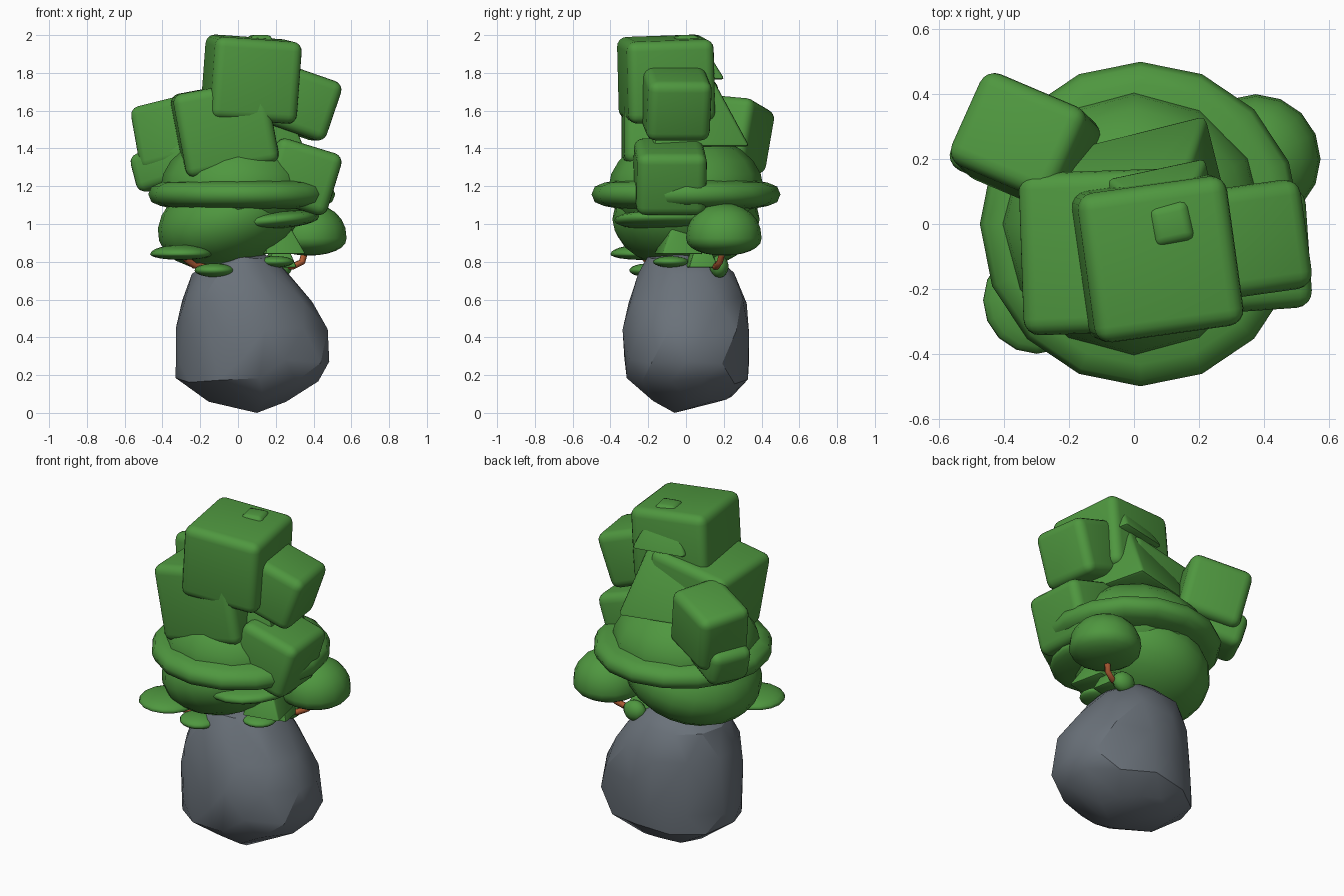
import bpy, bmesh, math, random
from mathutils import Matrix, Vector, Euler

if "Cube" in bpy.data.objects:
    bpy.data.objects.remove(bpy.data.objects["Cube"])

random.seed(4)


def material(name, rgb):
    m = bpy.data.materials.new(name)
    m.diffuse_color = (*rgb, 1)
    m.use_nodes = True
    m.node_tree.nodes["Principled BSDF"].inputs["Base Color"].default_value = m.diffuse_color
    return m


GREEN = material("leaf green", (0.078, 0.31, 0.05))
GREY = material("stone grey", (0.145, 0.168, 0.195))
BROWN = material("bark orange", (0.45, 0.11, 0.035))


def finish(name, bm, mat, angle=35):
    bmesh.ops.recalc_face_normals(bm, faces=bm.faces)
    me = bpy.data.meshes.new(name)
    bm.to_mesh(me)
    bm.free()
    me.materials.append(mat)
    ob = bpy.data.objects.new(name, me)
    bpy.context.collection.objects.link(ob)
    bpy.ops.object.select_all(action='DESELECT')
    ob.select_set(True)
    bpy.context.view_layer.objects.active = ob
    bpy.ops.object.shade_smooth_by_angle(angle=math.radians(angle))
    return ob


def place(loc, rot=(0, 0, 0), size=(1, 1, 1)):
    e = Euler([math.radians(a) for a in rot])
    return Matrix.LocRotScale(Vector(loc), e, Vector(size))


def leaf_box(name, loc, size, rot, bevel=0.05):
    bm = bmesh.new()
    bmesh.ops.create_cube(bm, size=1, matrix=Matrix.Diagonal((*size, 1)))
    bmesh.ops.bevel(bm, geom=bm.edges[:], offset=bevel, segments=4,
                    profile=0.5, affect='EDGES')
    bm.transform(place(loc, rot))
    finish(name, bm, GREEN, 40)


def leaf_blob(name, loc, radii, rot=(0, 0, 0), segs=16, under=1.0, power=1.0):
    # ellipsoid; under < 1 flattens the lower half, power < 1 squares the rim
    bm = bmesh.new()
    bmesh.ops.create_uvsphere(bm, u_segments=segs, v_segments=12, radius=1)
    for v in bm.verts:
        z = math.copysign(abs(v.co.z) ** power, v.co.z)
        v.co.z = z if z > 0 else z * under
    bm.transform(place(loc, rot, radii))
    finish(name, bm, GREEN, 60)


def leaf_pyramid(name, base, half, top, half_top, turn, bevel=0.02):
    # four-sided foliage tier between two centre points
    bm = bmesh.new()
    rings = []
    for c, h in ((base, half), (top, half_top)):
        rings.append([bm.verts.new(Vector(c) + Matrix.Rotation(math.radians(turn), 3, 'Z')
                                   @ Vector((sx * h, sy * h, 0)))
                      for sx, sy in ((-1, -1), (1, -1), (1, 1), (-1, 1))])
    lo, hi = rings
    bm.faces.new(lo[::-1])
    bm.faces.new(hi)
    for i in range(4):
        j = (i + 1) % 4
        bm.faces.new((lo[i], lo[j], hi[j], hi[i]))
    bmesh.ops.bevel(bm, geom=bm.edges[:], offset=bevel, segments=2,
                    profile=0.5, affect='EDGES')
    finish(name, bm, GREEN, 40)


# Rock: hull of slightly jittered rings (z, x range, y range)
bm = bmesh.new()
profile = ((0.075, -0.17, 0.26, -0.19, 0.24), (0.17, -0.32, 0.44, -0.31, 0.33),
           (0.28, -0.33, 0.495, -0.335, 0.345), (0.43, -0.32, 0.49, -0.33, 0.345),
           (0.60, -0.305, 0.40, -0.315, 0.33), (0.74, -0.25, 0.285, -0.25, 0.265),
           (0.81, -0.12, 0.19, -0.20, 0.18))
for k, (z, x0, x1, y0, y1) in enumerate(profile):
    for i in range(11):
        a = 2 * math.pi * (i + 0.5 * (k % 2)) / 11
        r = random.uniform(0.96, 1.03)
        bm.verts.new(((x0 + x1) / 2 + (x1 - x0) / 2 * r * math.cos(a),
                      (y0 + y1) / 2 + (y1 - y0) / 2 * r * math.sin(a),
                      z + random.uniform(-0.02, 0.02)))
for co in ((0.10, -0.06, 0.0), (0.0, 0.0, 0.03), (0.09, -0.05, 0.85)):
    bm.verts.new(co)
bmesh.ops.convex_hull(bm, input=bm.verts[:])
bmesh.ops.delete(bm, geom=[v for v in bm.verts if not v.link_faces], context='VERTS')
finish("rock", bm, GREY, 28)

# Main round foliage: bowl, wide brim, dome above
leaf_blob("foliage_bowl", (-0.045, 0, 1.025), (0.39, 0.39, 0.25), (0, -17, 0), 20)
leaf_blob("foliage_brim", (0.02, 0, 1.157), (0.495, 0.50, 0.095), power=0.62)
leaf_blob("foliage_dome", (0.0, 0, 1.19), (0.41, 0.41, 0.29), segs=12)
leaf_blob("under_brim", (0.18, -0.10, 1.02), (0.25, 0.28, 0.05), (0, -5, 0), power=0.8)

# Rounded cube clumps
boxes = (
    ("top_clump", (0.07, -0.105, 1.767), (0.465, 0.465, 0.435), (2, 4, 8)),
    ("middle_clump", (-0.07, -0.085, 1.505), (0.50, 0.50, 0.45), (0, -10.5, 2)),
    ("right_upper_clump", (0.318, -0.055, 1.645), (0.37, 0.34, 0.33), (0, 19, 8)),
    ("right_lower_clump", (0.33, -0.085, 1.25), (0.36, 0.37, 0.34), (0, 17, 4)),
    ("left_upper_clump", (-0.335, 0.25, 1.475), (0.36, 0.31, 0.35), (-5, -13, -23)),
    ("left_lower_clump", (-0.36, 0.22, 1.31), (0.36, 0.25, 0.21), (0, -16, -25)),
)
for name, loc, size, rot in boxes:
    leaf_box(name, loc, size, rot)

# Leaning conifer tiers behind and through the cubes
leaf_pyramid("lower_tier", (0.03, 0.02, 1.41), 0.265, (0.08, 0.01, 1.82), 0.09, 14)
leaf_pyramid("upper_tier", (0.10, 0.02, 1.765), 0.16, (0.115, 0, 2.0), 0.052, 12, 0.018)
leaf_pyramid("small_tier", (0.23, -0.04, 0.84), 0.11, (0.21, -0.03, 1.02), 0.04, 12, 0.01)

# Low side foliage
leaf_blob("right_ball", (0.375, 0.20, 0.925), (0.20, 0.20, 0.185), under=0.5, power=0.9)
leaf_blob("left_pad", (-0.30, -0.235, 0.84), (0.165, 0.165, 0.05), under=0.6)
leaf_blob("front_pad", (-0.125, -0.20, 0.755), (0.105, 0.10, 0.036))
leaf_blob("right_pad", (0.20, -0.08, 0.80), (0.095, 0.095, 0.03))
leaf_blob("back_tuft", (0.22, 0.175, 0.775), (0.07, 0.05, 0.06), segs=10)
leaf_pyramid("back_pad", (0.22, 0.08, 0.77), 0.08, (0.22, 0.08, 0.85), 0.05, 10, 0.01)


# Short branches holding the pads
def branch(name, points):
    cu = bpy.data.curves.new(name, 'CURVE')
    cu.dimensions = '3D'
    cu.bevel_depth = 0.018
    cu.bevel_resolution = 1
    sp = cu.splines.new('POLY')
    sp.points.add(len(points) - 1)
    for p, co in zip(sp.points, points):
        p.co = (*co, 1)
    cu.materials.append(BROWN)
    bpy.context.collection.objects.link(bpy.data.objects.new(name, cu))


branch("right_branch", ((0.15, 0.12, 0.78), (0.29, 0.16, 0.775), (0.34, 0.18, 0.80), (0.36, 0.20, 0.88)))
branch("left_branch", ((-0.13, -0.12, 0.77), (-0.23, -0.18, 0.78), (-0.27, -0.21, 0.81), (-0.29, -0.23, 0.84)))
